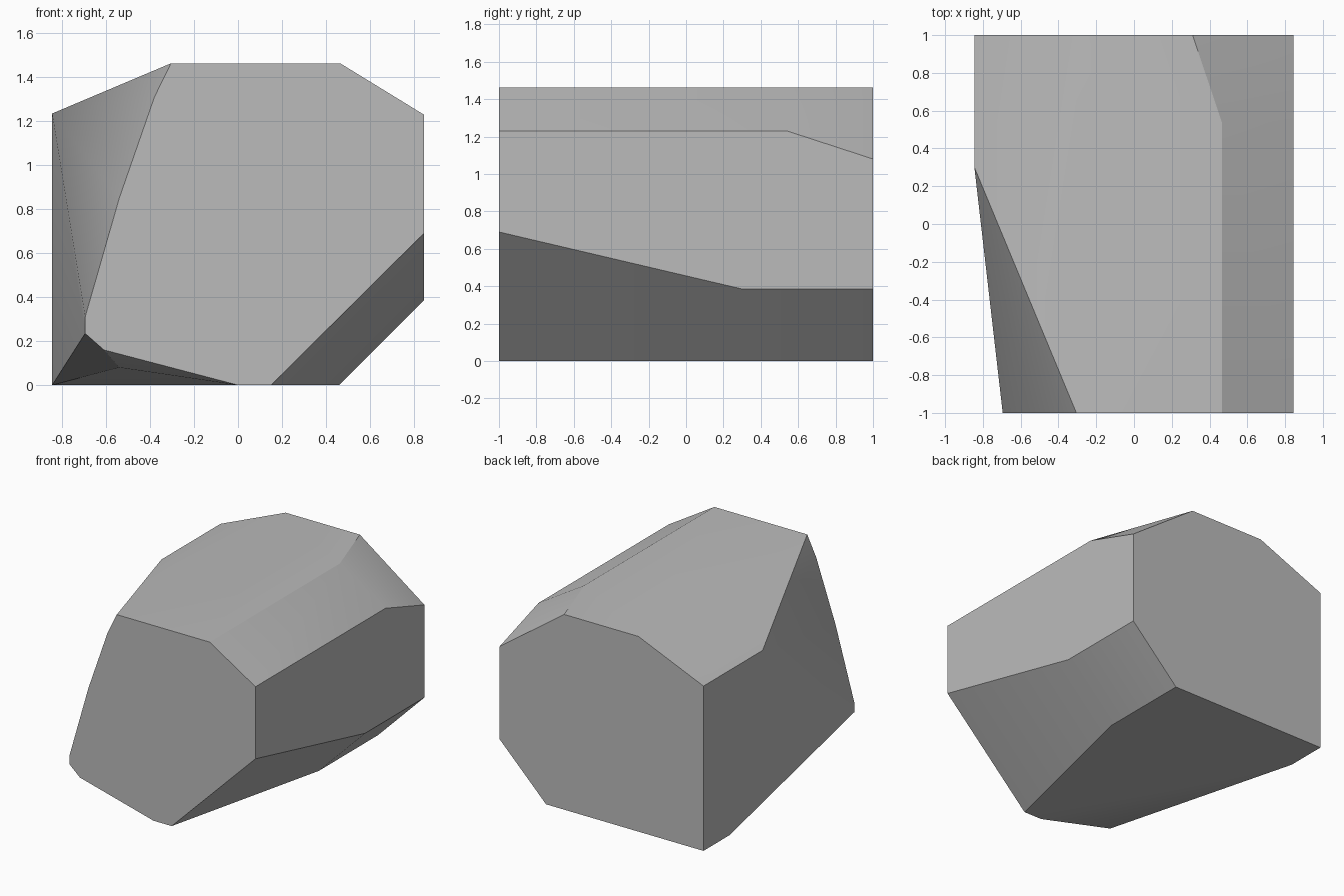
import bpy
import bmesh
import math

default_cube = bpy.data.objects.get("Cube")
if default_cube:
    bpy.data.objects.remove(default_cube, do_unlink=True)

# Overall half sizes and height of the boulder block
half_width, half_length, height = 0.845, 1.0, 1.463


def make_material(name, colour):
    material = bpy.data.materials.new(name)
    material.use_nodes = True
    material.diffuse_color = colour
    material.node_tree.nodes["Principled BSDF"].inputs["Base Color"].default_value = colour
    return material


def place_outline(outline, depth):
    """Stand a flat (x, z) outline upright at the given depth."""
    return [(x, depth, z) for x, z in outline]


def hull_object(name, points, material):
    """Wrap a convex stone around the corner points and merge flat faces."""
    mesh = bpy.data.meshes.new(name)
    bm = bmesh.new()
    for point in points:
        bm.verts.new(point)
    hull = bmesh.ops.convex_hull(bm, input=bm.verts[:])
    unused = {g for g in hull["geom_interior"] + hull["geom_unused"]
              if isinstance(g, bmesh.types.BMVert)}
    bmesh.ops.delete(bm, geom=list(unused), context="VERTS")
    bmesh.ops.dissolve_limit(bm, angle_limit=math.radians(1),
                             verts=bm.verts[:], edges=bm.edges[:])
    bmesh.ops.recalc_face_normals(bm, faces=bm.faces[:])
    bm.to_mesh(mesh)
    bm.free()
    mesh.materials.append(material)
    stone = bpy.data.objects.new(name, mesh)
    bpy.context.collection.objects.link(stone)
    return stone


# Front face, chipped on its left and lower corners
front_outline = [
    (-0.305, height), (0.465, height), (half_width, 1.23), (half_width, 0.69),
    (0.15, 0), (0, 0), (-0.61, 0.16), (-0.695, 0.235),
    (-0.695, 0.31), (-0.54, 0.85), (-0.38, 1.31),
]

# Back face, a plainer chamfered block
back_outline = [
    (-0.305, height), (0.31, height), (half_width, 1.08), (half_width, 0.385),
    (0.46, 0), (-half_width, 0), (-half_width, 1.235),
]

# Corners along the length where the chamfers change direction
side_corners = [
    (0.465, 0.54, height), (half_width, 0.54, 1.23),    # upper chamfer
    (half_width, 0.3, 0.385), (0.46, 0.3, 0),           # lower chamfer
    (-half_width, 0.3, 1.235), (-half_width, 0.69, 0),  # broken side
    (-0.54, -0.9, 0.08),                                # chipped underside
]

stone_grey = make_material("stone grey", (0.5, 0.5, 0.5, 1))
boulder = hull_object(
    "boulder",
    place_outline(front_outline, -half_length)
    + place_outline(back_outline, half_length)
    + side_corners,
    stone_grey,
)

# Soften shallow edges and keep the broken ones crisp
bpy.ops.object.select_all(action="DESELECT")
boulder.select_set(True)
bpy.context.view_layer.objects.active = boulder
bpy.ops.object.shade_smooth_by_angle(angle=math.radians(30))
